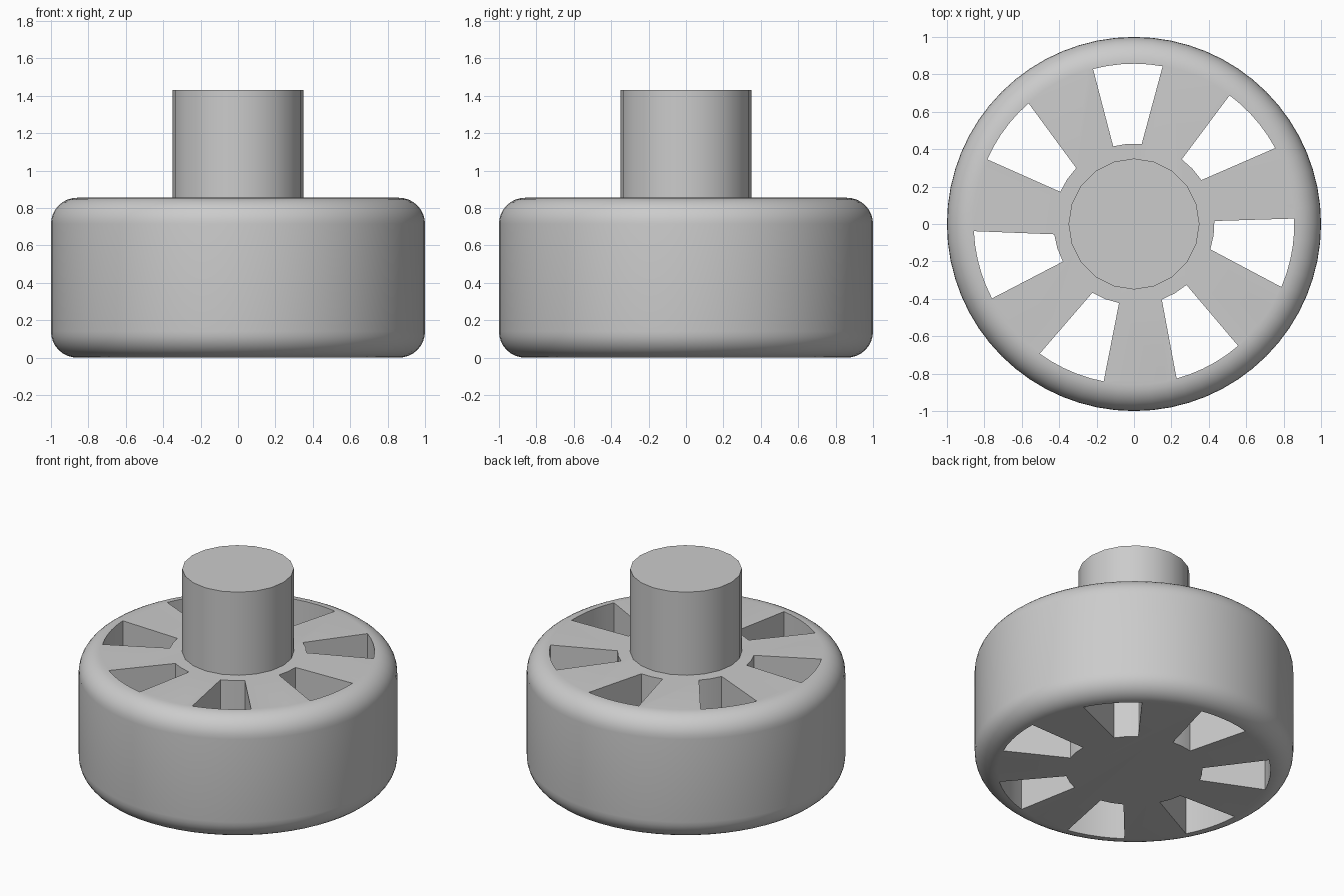
import bpy
import bmesh
from math import sin, cos, pi, radians

if "Cube" in bpy.data.objects:
    bpy.data.objects.remove(bpy.data.objects["Cube"], do_unlink=True)

HEIGHT = 0.855
BEVEL = 0.14
SLOTS = 7

grey = bpy.data.materials.new("plain grey")
grey.use_nodes = True
colour = (0.6, 0.6, 0.6, 1)
grey.diffuse_color = colour
grey.node_tree.nodes["Principled BSDF"].inputs["Base Color"].default_value = colour


def make_object(name, bm):
    bmesh.ops.recalc_face_normals(bm, faces=bm.faces)
    mesh = bpy.data.meshes.new(name)
    bm.to_mesh(mesh)
    bm.free()
    mesh.materials.append(grey)
    obj = bpy.data.objects.new(name, mesh)
    bpy.context.collection.objects.link(obj)
    return obj


def activate(obj):
    bpy.ops.object.select_all(action='DESELECT')
    obj.select_set(True)
    bpy.context.view_layer.objects.active = obj


def cylinder(bm, radius, bottom, top, sides):
    made = bmesh.ops.create_cone(bm, cap_ends=True, segments=sides, radius1=radius,
                                 radius2=radius, depth=top - bottom)
    bmesh.ops.translate(bm, verts=made["verts"], vec=(0, 0, (top + bottom) / 2))


def arc(radius, start, end, steps):
    angles = [radians(start + (end - start) * i / steps) for i in range(steps + 1)]
    return [(radius * cos(a), radius * sin(a)) for a in angles]


# Wheel body with rounded rims
bm = bmesh.new()
cylinder(bm, 1, 0, HEIGHT, 64)
rims = [e for e in bm.edges if abs(e.verts[0].co.z - e.verts[1].co.z) < 0.01]
bmesh.ops.bevel(bm, geom=rims, offset=BEVEL, segments=8, profile=0.5, affect='EDGES')
wheel = make_object("wheel_body", bm)

# Wedge cutters for the slots between the spokes
bm = bmesh.new()
for i in range(SLOTS):
    turn = 360 * i / SLOTS
    outline = arc(0.857, turn + 79.7, turn + 104.8, 5) + arc(0.43, turn + 105, turn + 84.5, 2)
    face = bm.faces.new([bm.verts.new((x, y, -0.2)) for x, y in outline])
    made = bmesh.ops.extrude_face_region(bm, geom=[face])
    upper = [v for v in made["geom"] if isinstance(v, bmesh.types.BMVert)]
    bmesh.ops.translate(bm, verts=upper, vec=(0, 0, HEIGHT + 0.4))
cutter = make_object("slot_cutter", bm)
cutter.hide_render = True

cut = wheel.modifiers.new("slots", 'BOOLEAN')
cut.operation = 'DIFFERENCE'
cut.solver = 'EXACT'
cut.object = cutter
activate(wheel)
bpy.ops.object.modifier_apply(modifier=cut.name)
bpy.data.objects.remove(cutter, do_unlink=True)
bpy.ops.object.shade_smooth_by_angle(angle=radians(30))

# Axle shaft standing on the hub
bm = bmesh.new()
cylinder(bm, 0.35, HEIGHT - 0.02, 1.43, 20)
shaft = make_object("axle_shaft", bm)
activate(shaft)
bpy.ops.object.shade_smooth_by_angle(angle=radians(30))
